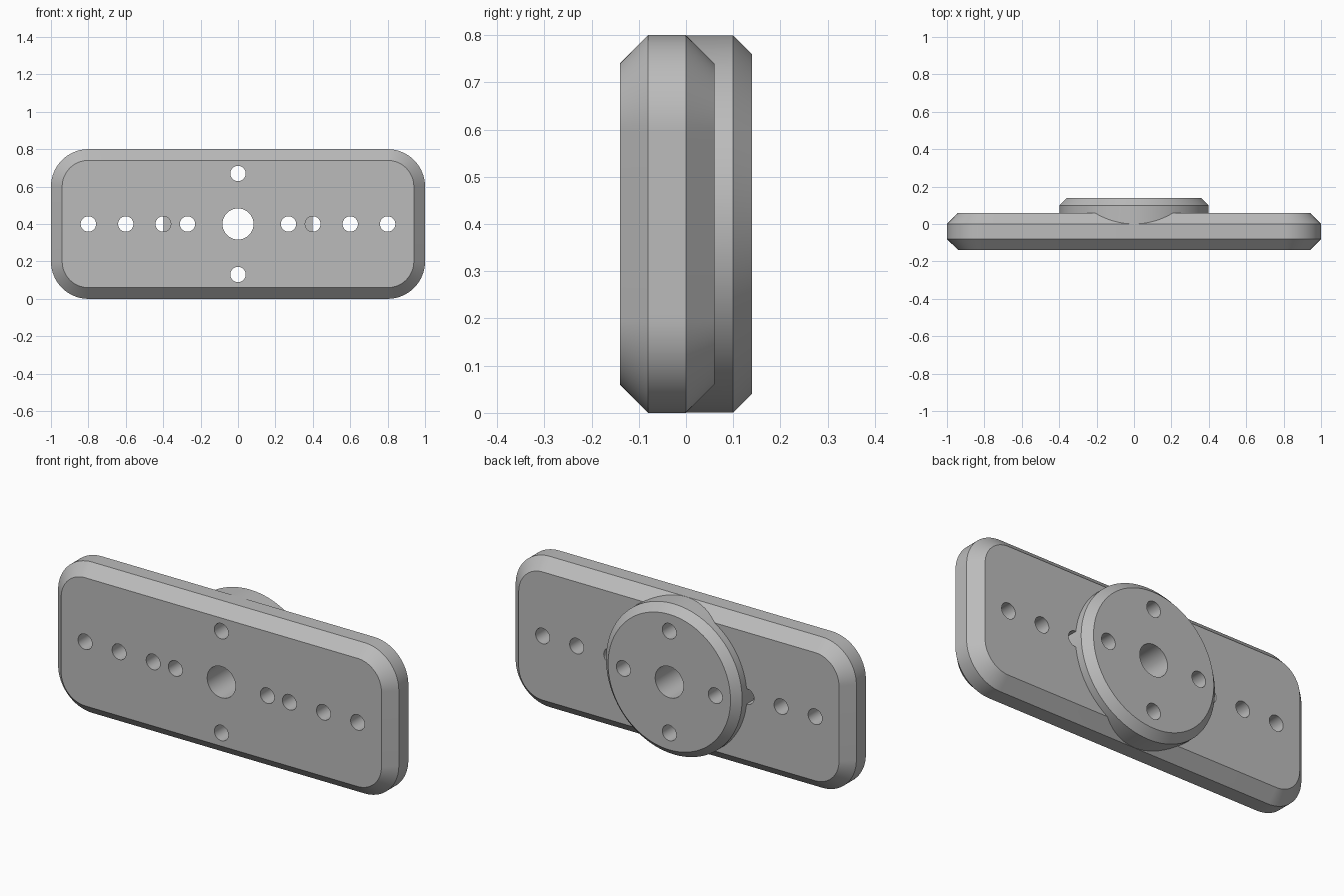
import bpy, bmesh
from math import sin, cos, pi, radians

if "Cube" in bpy.data.objects:
    bpy.data.objects.remove(bpy.data.objects["Cube"])

MID = 0.4      # height of the centre line
STEPS = 24     # segments per quarter turn

grey = bpy.data.materials.new("light grey")
grey.use_nodes = True
colour = (0.5, 0.5, 0.5, 1)
grey.diffuse_color = colour
grey.node_tree.nodes["Principled BSDF"].inputs["Base Color"].default_value = colour


def slab(name, half_w, half_h, radius, sections, x=0, z=MID):
    """Rounded outline lofted along y through (y, inset) sections."""
    bm = bmesh.new()
    rings = []
    for y, inset in sections:
        ring = []
        for quarter, (sx, sz) in enumerate([(1, 1), (-1, 1), (-1, -1), (1, -1)]):
            for i in range(STEPS + 1):
                a = (quarter + i / STEPS) * pi / 2
                r = radius - inset
                ring.append(bm.verts.new((x + sx * (half_w - radius) + r * cos(a), y,
                                          z + sz * (half_h - radius) + r * sin(a))))
        rings.append(ring)
    for a, b in zip(rings, rings[1:]):
        for i in range(len(a)):
            j = (i + 1) % len(a)
            bm.faces.new((a[i], a[j], b[j], b[i]))
    bm.faces.new(rings[0])
    bm.faces.new(rings[-1])
    bmesh.ops.remove_doubles(bm, verts=bm.verts, dist=0.00001)
    bmesh.ops.recalc_face_normals(bm, faces=bm.faces)
    mesh = bpy.data.meshes.new(name)
    bm.to_mesh(mesh)
    bm.free()
    mesh.materials.append(grey)
    obj = bpy.data.objects.new(name, mesh)
    bpy.context.collection.objects.link(obj)
    return obj


def disc(name, r, sections, x=0, z=MID):
    return slab(name, r, r, r, sections, x, z)


def combine(target, tool, operation):
    mod = target.modifiers.new(operation.lower(), "BOOLEAN")
    mod.operation = operation
    mod.solver = "EXACT"
    mod.object = tool
    bpy.context.view_layer.objects.active = target
    bpy.ops.object.modifier_apply(modifier=mod.name)
    bpy.data.objects.remove(tool)


def drill(target, r, x=0, z=MID):
    combine(target, disc("drill", r, [(-0.3, 0), (0.3, 0)], x, z), "DIFFERENCE")


# Chamfered plate with its row of mounting holes
plate = slab("mounting_plate", 1, MID, 0.2,
             [(-0.14, 0.06), (-0.08, 0), (0, 0), (0.06, 0.06)])
for x in (0.4, 0.6, 0.8):
    for side in (-1, 1):
        drill(plate, 0.041, x=side * x)

# Round boss on the back, chamfered at its rim
boss = disc("round_boss", 0.3995, [(0, 0), (0.1, 0), (0.14, 0.04)])
combine(plate, boss, "UNION")

# Centre bore and four bolt holes through plate and boss
drill(plate, 0.083)
for side in (-1, 1):
    drill(plate, 0.041, x=side * 0.27)
    drill(plate, 0.041, z=MID + side * 0.27)

# Smooth round walls, sharp chamfer edges
bpy.ops.object.select_all(action="DESELECT")
plate.select_set(True)
bpy.context.view_layer.objects.active = plate
bpy.ops.object.shade_smooth_by_angle(angle=radians(25))
